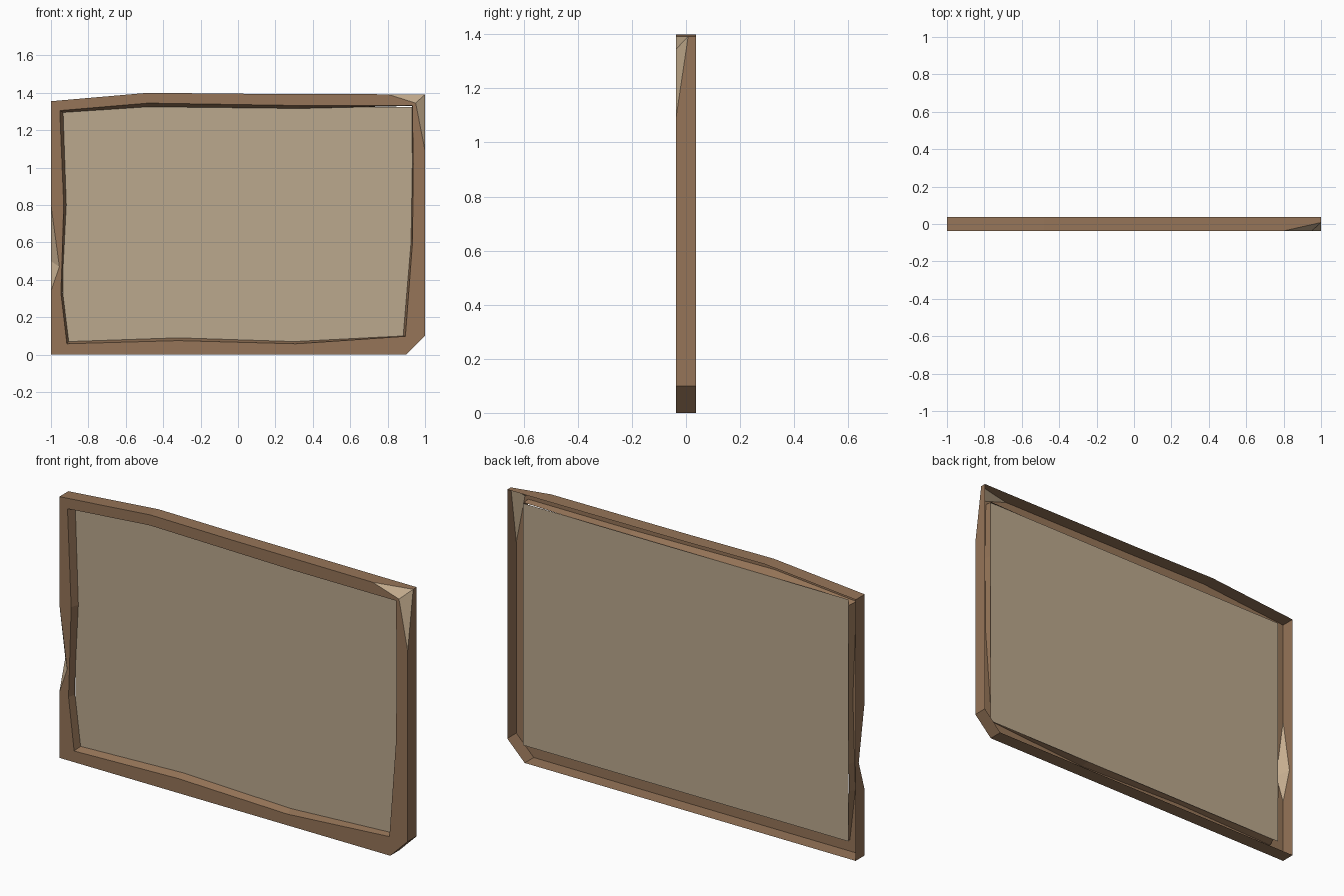
import bpy, bmesh

if "Cube" in bpy.data.objects:
    bpy.data.objects.remove(bpy.data.objects["Cube"])

FRONT, BACK, PANEL = -0.037, 0.037, 0.002


def material(name, rgb):
    m = bpy.data.materials.new(name)
    m.diffuse_color = (*rgb, 1)
    m.use_nodes = True
    m.node_tree.nodes["Principled BSDF"].inputs["Base Color"].default_value = m.diffuse_color
    return m


WOOD = material("brown wood", (0.305, 0.178, 0.098))
CHIPPED = material("bare chipped wood", (0.56, 0.42, 0.275))
CANVAS = material("tan board", (0.50, 0.395, 0.27))


def finish(bm, name, mats):
    mesh = bpy.data.meshes.new(name)
    bm.to_mesh(mesh)
    bm.free()
    for m in mats:
        mesh.materials.append(m)
    ob = bpy.data.objects.new(name, mesh)
    bpy.context.collection.objects.link(ob)
    return ob


# Outline of the front of the frame, anticlockwise (x, z)
outer = [(-1, 0), (0.9, 0), (1, 0.1), (1, 1.09), (0.95, 1.345), (0.8, 1.392),
         (0, 1.395), (-0.48, 1.4), (-1, 1.355), (-1, 0.8), (-0.955, 0.47), (-1, 0.34)]
# Where a chip is broken off, the side wall starts at this deeper point
chips = {4: (1, 0.008, 1.392), 10: (-1, 0.012, 0.5)}
# Inner edge: front x, z and the sloped rear x, z that meets the board
inner = [(-0.915, 0.058, -0.905, 0.07), (-0.32, 0.075, -0.32, 0.09),
         (0.31, 0.058, 0.30, 0.07), (0.895, 0.098, 0.883, 0.1),
         (0.933, 0.6, 0.925, 0.6), (0.937, 1.02, 0.932, 1.02),
         (0.932, 1.332, 0.93, 1.33), (0.33, 1.332, 0.33, 1.316),
         (-0.48, 1.345, -0.48, 1.325), (-0.953, 1.305, -0.935, 1.295),
         (-0.932, 0.8, -0.918, 0.8), (-0.942, 0.47, -0.935, 0.47),
         (-0.947, 0.33, -0.937, 0.33)]

# Frame: front face, chips, outer walls and sloped inner walls, open at the back
bm = bmesh.new()
front = [bm.verts.new((x, FRONT, z)) for x, z in outer]
wall = [bm.verts.new(chips[i]) if i in chips else v for i, v in enumerate(front)]
rear = [bm.verts.new((v.co.x, BACK, v.co.z)) for v in wall]
lip = [bm.verts.new((p[0], FRONT, p[1])) for p in inner]
seat = [bm.verts.new((p[2], PANEL, p[3])) for p in inner]


def loop_edges(verts):
    return [bm.edges.new((v, verts[i - 1])) for i, v in enumerate(verts)]


bmesh.ops.triangle_fill(bm, use_beauty=True, edges=loop_edges(front) + loop_edges(lip))
for f in bm.faces:
    f.normal_update()
    if f.normal.y > 0:
        f.normal_flip()

n = len(front)
for i in range(n):
    j = (i + 1) % n
    bm.faces.new((wall[i], rear[i], rear[j], wall[j]))
    broken = list(dict.fromkeys((front[i], wall[i], wall[j], front[j])))
    if len(broken) > 2:
        bm.faces.new(broken).material_index = 1
n = len(lip)
for i in range(n):
    j = (i + 1) % n
    bm.faces.new((lip[i], lip[j], seat[j], seat[i]))
finish(bm, "frame", [WOOD, CHIPPED])

# Flat board held inside the frame
bm = bmesh.new()
bm.faces.new([bm.verts.new((x, PANEL, z)) for x, z in
              ((-0.935, 0.07), (0.935, 0.07), (0.935, 1.325), (-0.935, 1.325))])
finish(bm, "board", [CANVAS])
